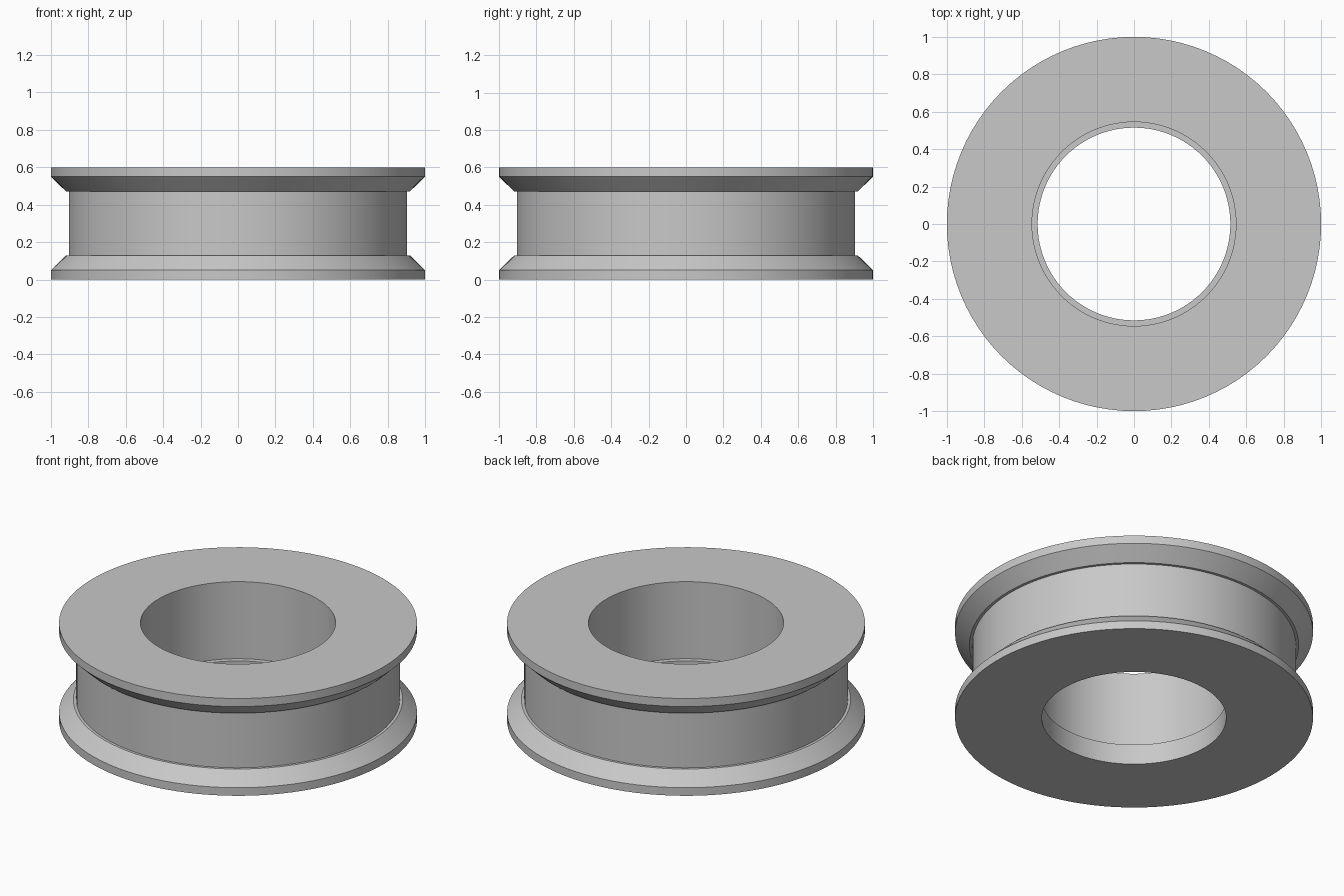
import bpy
import bmesh
import math

cube = bpy.data.objects.get("Cube")
if cube:
    bpy.data.objects.remove(cube, do_unlink=True)

SEGMENTS = 96
HEIGHT = 0.6

# Single plain grey
grey = bpy.data.materials.new("plain grey")
grey.use_nodes = True
colour = (0.58, 0.58, 0.58, 1)
grey.diffuse_color = colour
grey.node_tree.nodes["Principled BSDF"].inputs["Base Color"].default_value = colour


def lathe(name, profile):
    """Revolve a closed (radius, z) profile around the z axis."""
    bm = bmesh.new()
    verts = [bm.verts.new((r, 0, z)) for r, z in profile]
    edges = [bm.edges.new((a, b)) for a, b in zip(verts, verts[1:] + verts[:1])]
    bmesh.ops.spin(bm, geom=verts + edges, cent=(0, 0, 0), axis=(0, 0, 1),
                   angle=math.tau, steps=SEGMENTS, use_merge=True)
    bmesh.ops.remove_doubles(bm, verts=bm.verts, dist=0.0001)
    bmesh.ops.recalc_face_normals(bm, faces=bm.faces)
    mesh = bpy.data.meshes.new(name)
    bm.to_mesh(mesh)
    bm.free()
    mesh.materials.append(grey)
    obj = bpy.data.objects.new(name, mesh)
    bpy.context.collection.objects.link(obj)
    bpy.ops.object.select_all(action="DESELECT")
    obj.select_set(True)
    bpy.context.view_layer.objects.active = obj
    bpy.ops.object.shade_smooth_by_angle(angle=math.radians(30))
    return obj


# Chamfered flange and groove floor, mirrored to the upper half
lower_rim = [(1.0, 0.0), (1.0, 0.05), (0.92, 0.128), (0.904, 0.128)]
upper_rim = [(r, HEIGHT - z) for r, z in reversed(lower_rim)]

# Bore with a small retaining ledge near the bottom
bore = [(0.545, HEIGHT), (0.545, 0.125), (0.515, 0.125), (0.515, 0.0)]

lathe("grooved_wheel", lower_rim + upper_rim + bore)
